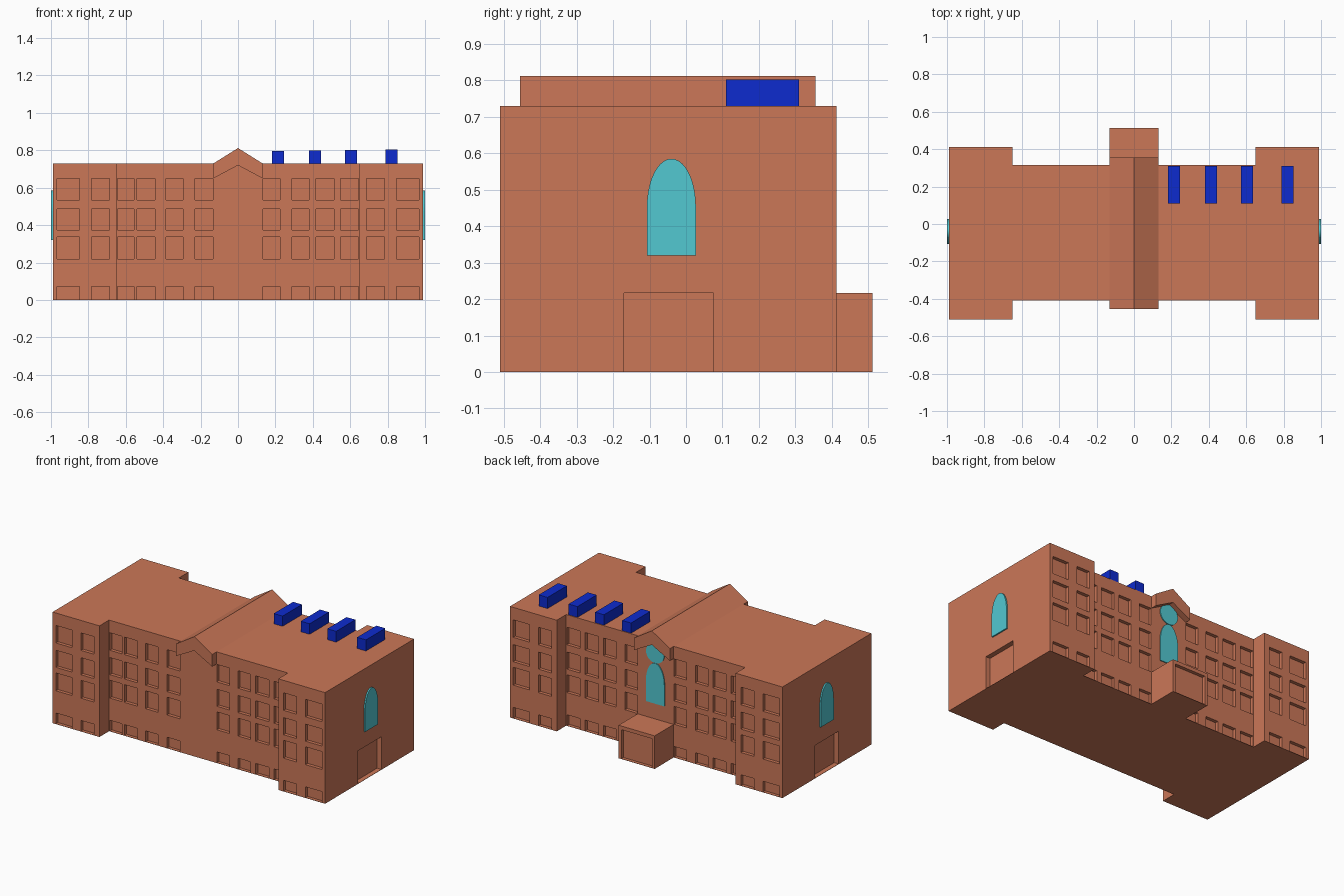
import bpy, bmesh, math
from mathutils import Vector

if "Cube" in bpy.data.objects:
    bpy.data.objects.remove(bpy.data.objects["Cube"])


def material(name, color):
    m = bpy.data.materials.new(name)
    m.diffuse_color = (*color, 1)
    m.use_nodes = True
    m.node_tree.nodes["Principled BSDF"].inputs["Base Color"].default_value = m.diffuse_color
    return m


BRICK = material("terracotta", (0.60, 0.185, 0.097))
BLUE = material("blue", (0.004, 0.024, 0.62))
GLASS = material("turquoise glass", (0.085, 0.58, 0.64))


def finish(name, bm, mat):
    bmesh.ops.recalc_face_normals(bm, faces=bm.faces[:])
    me = bpy.data.meshes.new(name)
    bm.to_mesh(me)
    bm.free()
    ob = bpy.data.objects.new(name, me)
    bpy.context.collection.objects.link(ob)
    me.materials.append(mat)
    return ob


def add_box(bm, x, y, z):
    v = bmesh.ops.create_cube(bm, size=1)["verts"]
    for p in v:
        p.co = Vector([(a + b) / 2 + c * (b - a) for (a, b), c in zip((x, y, z), p.co)])


def box(name, x, y, z, mat):
    bm = bmesh.new()
    add_box(bm, x, y, z)
    return finish(name, bm, mat)


def prism(name, points, offset, mat):
    """Extrude a flat outline along an offset vector."""
    bm = bmesh.new()
    f = bm.faces.new([bm.verts.new(p) for p in points])
    g = bmesh.ops.extrude_face_region(bm, geom=[f])["geom"]
    bmesh.ops.translate(bm, vec=offset, verts=[e for e in g if isinstance(e, bmesh.types.BMVert)])
    return finish(name, bm, mat)


def cut(ob, boxes):
    """Carve recesses out of a part with one hidden cutter."""
    bm = bmesh.new()
    for b in boxes:
        add_box(bm, *b)
    cutter = finish(ob.name + "_cutter", bm, BRICK)
    mod = ob.modifiers.new("recesses", 'BOOLEAN')
    mod.operation, mod.solver, mod.object = 'DIFFERENCE', 'EXACT', cutter
    bpy.context.view_layer.objects.active = ob
    bpy.ops.object.modifier_apply(modifier=mod.name)
    bpy.data.objects.remove(cutter)


# Main block: H-shaped plan with projecting end wings
H = 0.73
half = [(0.65, -0.41), (0.65, -0.51), (0.99, -0.51), (0.99, 0.413), (0.65, 0.413), (0.65, 0.315)]
plan = half + [(-x, y) for x, y in reversed(half)]
building = prism("main_building", [(x, y, 0) for x, y in plan], (0, 0, H), BRICK)

# Window recesses: four rows on front and back
rows = [(0.002, 0.073), (0.219, 0.336), (0.373, 0.485), (0.533, 0.648)]
right_mid = [(0.133, 0.224), (0.288, 0.379), (0.416, 0.512), (0.549, 0.645)]
left_mid = [(-0.645, -0.555), (-0.539, -0.443), (-0.384, -0.293), (-0.229, -0.133)]
wing = [(0.688, 0.784), (0.848, 0.967)]


def mirrored(spans):
    return [(-b, -a) for a, b in spans]


D = 0.022
wings = wing + mirrored(wing)
recesses = []
for z in rows:
    recesses += [(x, (-0.44, -0.41 + D), z) for x in right_mid + left_mid]
    recesses += [(x, (-0.54, -0.51 + D), z) for x in wings]
    recesses += [(x, (0.315 - D, 0.345), z) for x in right_mid + mirrored(right_mid)]
    recesses += [(x, (0.413 - D, 0.443), z) for x in wings]
# Doorway recess on each end
for x in ((0.958, 1.02), (-1.02, -0.958)):
    recesses.append((x, (-0.17, 0.075), (0.002, 0.217)))
cut(building, recesses)

# Cross gable: chevron roof running front to back
chevron = [(-0.131, 0.65), (0, 0.72), (0.131, 0.65), (0.131, H), (0, 0.812), (-0.131, H)]
prism("gable_roof", [(x, -0.455, z) for x, z in chevron], (0, 0.81, 0), BRICK)

# Back porch with recessed doorway
porch = box("back_porch", (-0.131, 0.131), (0.315, 0.512), (0, 0.217), BRICK)
cut(porch, [((-0.112, 0.112), (0.49, 0.54), (0.002, 0.193))])

# Arched glass plates: both ends and the back
arch = [(-0.067, 0.32), (0.067, 0.32)]
arch += [(0.067 * math.cos(math.pi * i / 20), 0.455 + 0.13 * math.sin(math.pi * i / 20)) for i in range(21)]
for name, x, d in (("right_arch_window", 0.99, 0.009), ("left_arch_window", -0.99, -0.009)):
    prism(name, [(x, u - 0.04, z) for u, z in arch], (d, 0, 0), GLASS)
prism("back_arch_window", [(u, 0.315, z) for u, z in arch], (0, 0.006, 0), GLASS)

# Round glass plate under the back gable
ring = [(0.066 * math.cos(math.tau * i / 32), 0.315, 0.652 + 0.066 * math.sin(math.tau * i / 32)) for i in range(32)]
prism("back_round_window", ring, (0, 0.006, 0), GLASS)

# Rooftop units
for i, x in enumerate((0.215, 0.411, 0.604, 0.821)):
    box(f"roof_unit_{i + 1}", (x - 0.032, x + 0.032), (0.11, 0.31), (H, 0.797 + 0.002 * i), BLUE)
